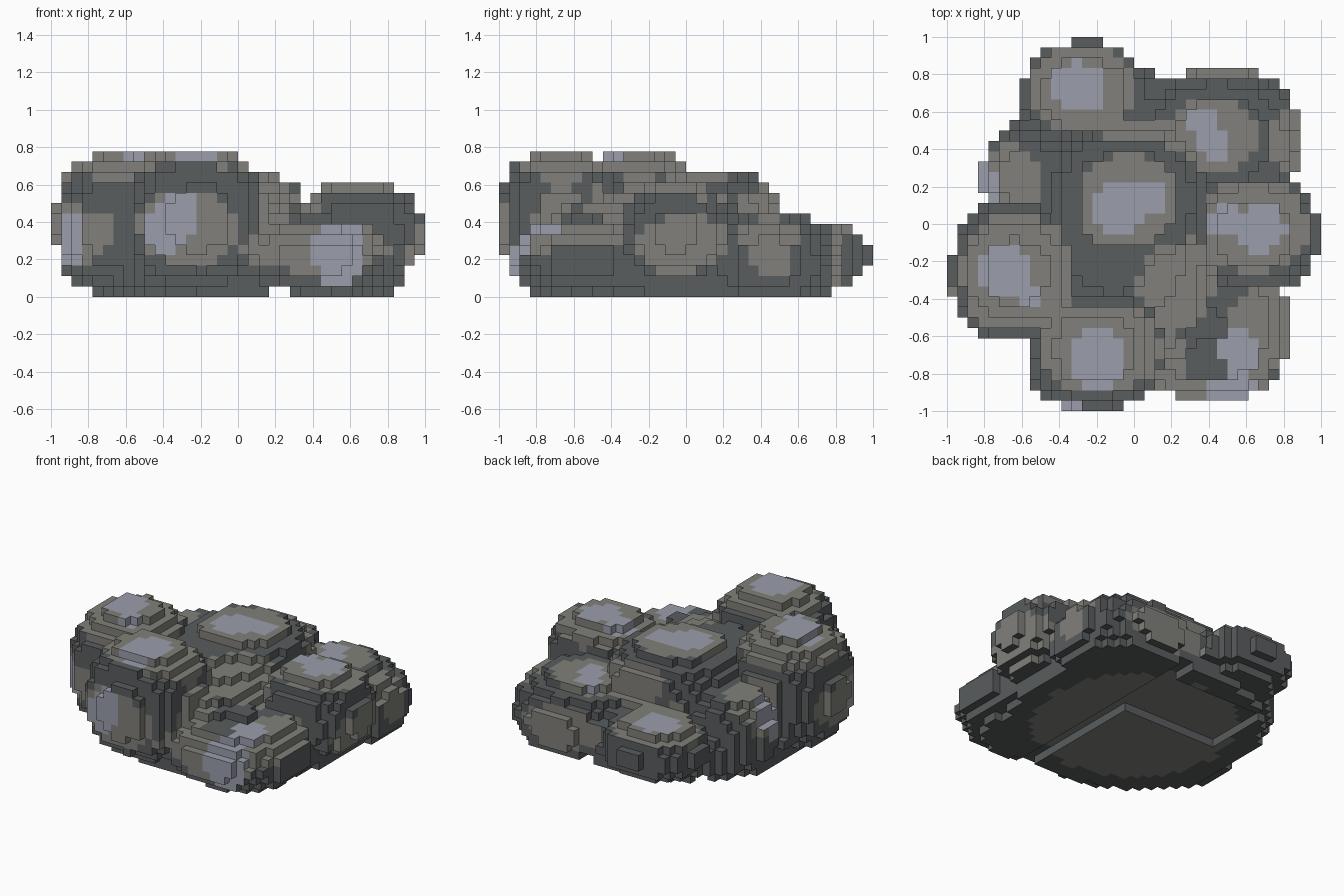
import bpy, bmesh
from mathutils import Vector

if "Cube" in bpy.data.objects:
    bpy.data.objects.remove(bpy.data.objects["Cube"], do_unlink=True)

H = 2 / 36          # block size
HALF, LAYERS = 18, 14


def material(name, rgb):
    m = bpy.data.materials.new(name)
    m.use_nodes = True
    m.diffuse_color = (*rgb, 1)
    m.node_tree.nodes["Principled BSDF"].inputs["Base Color"].default_value = (*rgb, 1)
    return m


MATS = [material("dark_stone", (.1, .109, .112)),
        material("mid_stone", (.218, .216, .197)),
        material("pale_stone", (.325, .345, .41))]
DARK, MID, PALE = range(3)

# Boulders: centre, radii, squareness
BOULDERS = {
    "base_stone": ((0, 0, .14), (.81, .81, .27), 2.4),
    "valley_fill": ((-.13, -.14, .25), (.64, .6, .36), 2),
    "centre_boulder": ((-.04, .13, .34), (.43, .40, .34), 2.6),
    "back_boulder": ((-.26, .69, .22), (.33, .29, .175), 2.3),
    "left_boulder": ((-.63, -.26, .39), (.35, .37, .39), 2.4),
    "front_boulder": ((-.21, -.67, .42), (.36, .32, .37), 2.6),
    "right_boulder": ((.65, -.05, .35), (.335, .30, .265), 2.5),
    "front_right_boulder": ((.41, -.55, .2), (.43, .4, .22), 2.2),
    "back_right_boulder": ((.46, .44, .18), (.44, .39, .275), 2.25),
    "back_left_boulder": ((-.55, .26, .23), (.27, .27, .29), 2.2),
    "front_ridge": ((.19, -.4, .24), (.26, .44, .28), 2),
}

# Mid-grey faces, bounded by dark seams: centre and radii
CELLS = [
    ((-.27, .72, .36), (.3, .23, .24)),                 # back
    ((.42, .47, .44), (.23, .21, .2)),                  # back right top
    ((.4, .86, .2), (.34, .17, .15)),                   # back right rear
    ((.78, .45, .25), (.16, .18, .2)),                  # back right side
    ((-.04, .1, .67), (.3, .27, .12)),                  # centre top
    ((.08, .5, .5), (.24, .1, .2)),                     # centre rear
    ((-.66, .24, .38), (.2, .19, .26)),                 # back left
    ((-.64, -.25, .74), (.37, .38, .21)),               # left top
    ((-.88, -.4, .34), (.3, .36, .17)),                 # left side
    ((-.17, -.66, .72), (.36, .25, .23)),               # front top
    ((-.28, -1, .36), (.31, .22, .21)),                 # front face
    ((.64, 0, .58), (.3, .27, .2)),                     # right top
    ((.95, 0, .27), (.2, .27, .17)),                    # right side
    ((.38, -.9, .25), (.36, .24, .12)),                 # front right face
    ((.66, -.6, .32), (.2, .3, .14)),                   # front right top
    ((.23, -.31, .5), (.23, .25, .25)),                 # ridge
    ((.18, -.68, .38), (.1, .22, .2)),                  # ridge foot
]

# Pale worn patches: position and radii
PATCHES = [(c, (r, r, r * 1.25)) for c, r in [
    ((-.3, .73, .38), .14), ((-.7, -.25, .78), .13), ((-.56, -.38, .75), .07),
    ((-.9, -.5, .32), .12), ((-.2, -.72, .77), .16), ((-.41, -.96, .34), .1),
    ((-.32, -.98, .43), .11), ((.5, .02, .56), .1), ((.68, -.02, .61), .13),
    ((.57, -.68, .36), .12), ((.53, -.88, .24), .15), ((.35, .55, .43), .09),
    ((.43, .42, .44), .09), ((-.74, .22, .33), .12), ((-.1, .08, .67), .14),
    ((.07, .13, .67), .1)]]


def depth(p, c, r, n=2):
    """Scaled distance from a rounded shape's centre: below 1 is inside."""
    return sum(abs((p[k] - c[k]) / r[k]) ** n for k in range(3)) ** (1 / n)


def open_below(p):
    """Shallow hollows under the pile."""
    slot = .17 < p.x < .28
    pocket = -.53 < p.x < .17 and .13 < p.y < .6
    return p.z < H and (slot or pocket)


# Fill the grid; each block belongs to the boulder it sits deepest in
blocks = {}
for i in range(-HALF, HALF):
    for j in range(-HALF, HALF):
        for k in range(LAYERS):
            p = Vector((i + .5, j + .5, k + .5)) * H
            d, owner = min((depth(p, *shape), n) for n, shape in BOULDERS.items())
            if d < 1 and not open_below(p):
                blocks[i, j, k] = owner


def colour(p, normal):
    if normal.z < -.5:
        return MID if p.z < .1 and p.xy.length < .64 else DARK
    if any(depth(p, *patch) < 1 for patch in PATCHES):
        return PALE
    return MID if any(depth(p, *cell) < 1 for cell in CELLS) else DARK


# Outer block faces, one mesh per boulder
AXES = [Vector((1, 0, 0)), Vector((0, 1, 0)), Vector((0, 0, 1))]
for name in BOULDERS:
    bm = bmesh.new()
    corners = {}

    def corner(v):
        key = tuple(round(a) for a in v)
        if key not in corners:
            corners[key] = bm.verts.new(Vector(key) * H)
        return corners[key]

    for cell, owner in blocks.items():
        if owner != name:
            continue
        mid = Vector(cell) + Vector((.5, .5, .5))
        for a in range(3):
            for s in (1, -1):
                n = AXES[a] * s
                if tuple(int(round(c)) for c in Vector(cell) + n) in blocks:
                    continue
                u, v = AXES[(a + 1) % 3] / 2, AXES[(a + 2) % 3] / 2 * s
                m = mid + n / 2
                f = bm.faces.new([corner(m + w) for w in (-u - v, u - v, u + v, v - u)])
                f.material_index = colour(m * H, n)
    mesh = bpy.data.meshes.new(name)
    bm.to_mesh(mesh)
    bm.free()
    for mat in MATS:
        mesh.materials.append(mat)
    bpy.context.collection.objects.link(bpy.data.objects.new(name, mesh))
